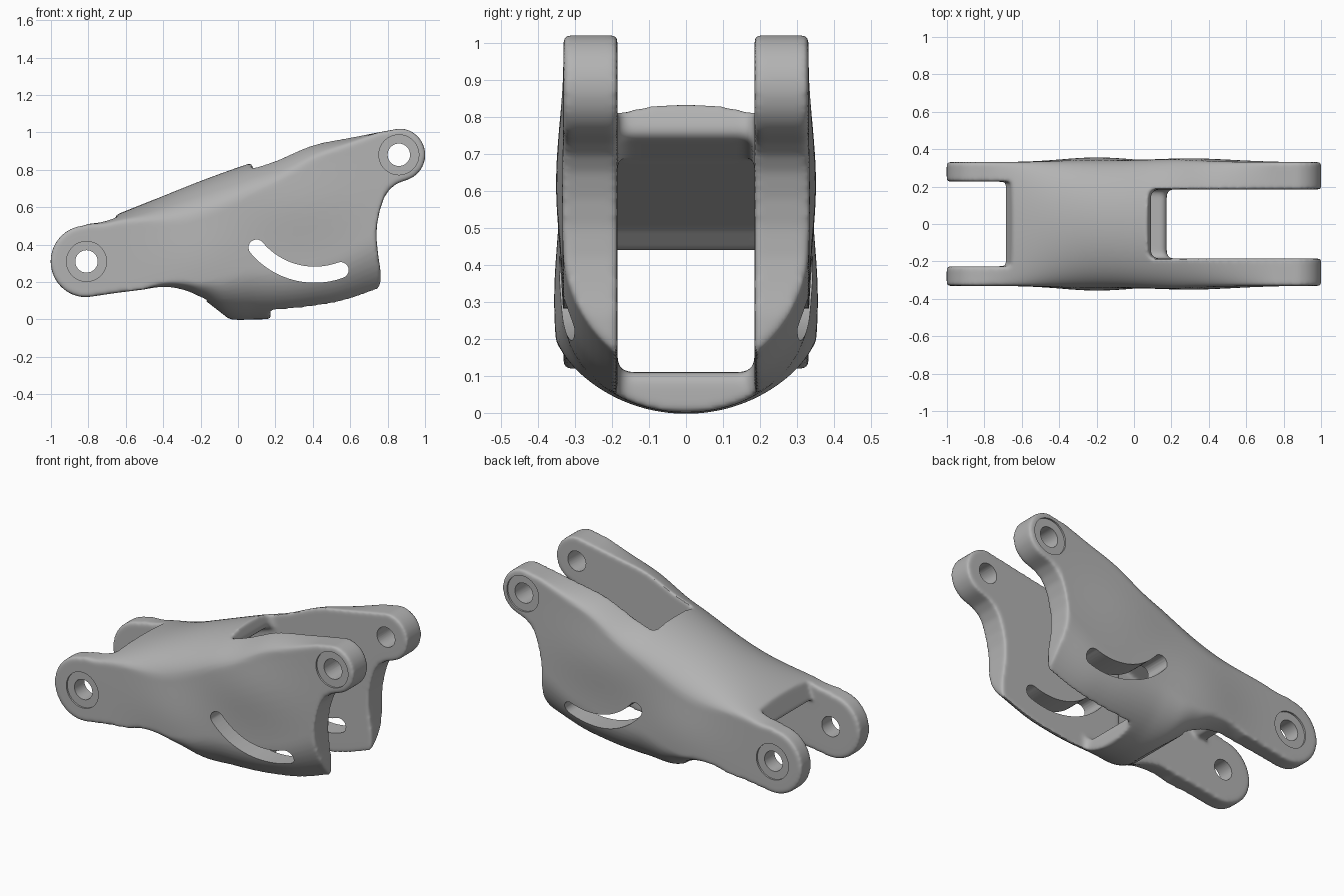
import bpy, bmesh
from math import sin, cos, pi, radians, exp
from mathutils import Vector

if "Cube" in bpy.data.objects:
    bpy.data.objects.remove(bpy.data.objects["Cube"])

metal = bpy.data.materials.new("satin_grey_metal")
metal.use_nodes = True
grey = (0.45, 0.45, 0.45, 1)
metal.diffuse_color = grey
metal.node_tree.nodes["Principled BSDF"].inputs["Base Color"].default_value = grey

LEFT_PIN, RIGHT_PIN = Vector((-0.81, 0.31)), Vector((0.86, 0.88))


def add_object(name, bm):
    bmesh.ops.recalc_face_normals(bm, faces=bm.faces)
    mesh = bpy.data.meshes.new(name)
    bm.to_mesh(mesh)
    bm.free()
    obj = bpy.data.objects.new(name, mesh)
    bpy.context.collection.objects.link(obj)
    mesh.materials.append(metal)
    return obj


def prism(name, points, y0, y1):
    """Extrude an xz outline from y0 to y1."""
    bm = bmesh.new()
    face = bm.faces.new([bm.verts.new((x, y0, z)) for x, z in points])
    new = bmesh.ops.extrude_face_region(bm, geom=[face])["geom"]
    bmesh.ops.translate(bm, vec=(0, y1 - y0, 0),
                        verts=[v for v in new if isinstance(v, bmesh.types.BMVert)])
    return add_object(name, bm)


def arc(centre, r, a0, a1, n=24):
    return [(centre[0] + r * cos(radians(a0 + (a1 - a0) * i / n)),
             centre[1] + r * sin(radians(a0 + (a1 - a0) * i / n))) for i in range(n + 1)]


def apply_modifier(obj, kind, **settings):
    mod = obj.modifiers.new(kind.lower(), kind)
    for key, value in settings.items():
        setattr(mod, key, value)
    bpy.context.view_layer.objects.active = obj
    bpy.ops.object.modifier_apply(modifier=mod.name)


def combine(obj, cutter, operation="DIFFERENCE"):
    apply_modifier(obj, "BOOLEAN", object=cutter, operation=operation, solver="EXACT")
    bpy.data.objects.remove(cutter)


def curve_at(keys, x):
    """Smooth interpolation through (x, value) keys."""
    if x <= keys[0][0]:
        return keys[0][1]
    for i in range(len(keys) - 1):
        (xa, a), (xb, b) = keys[i], keys[i + 1]
        if x <= xb:
            def slope(j):
                lo, hi = max(j - 1, 0), min(j + 1, len(keys) - 1)
                return (keys[hi][1] - keys[lo][1]) / (keys[hi][0] - keys[lo][0])
            h, t = xb - xa, (x - xa) / (xb - xa)
            return (a * (1 + 2 * t) * (1 - t) ** 2 + b * t * t * (3 - 2 * t)
                    + h * (slope(i) * t * (1 - t) ** 2 - slope(i + 1) * t * t * (1 - t)))
    return keys[-1][1]


def half_width(x, z):
    """Flat walls with a low swelling at the rear and a high one at the front fork."""
    low = exp(-((x + 0.2) / 0.26) ** 2 - ((z - 0.3) / 0.24) ** 2)
    high = exp(-((x - 0.3) / 0.32) ** 2 - ((z - 0.62) / 0.2) ** 2)
    return 0.331 + 0.025 * low + 0.02 * high


# Body sections along x: centre heights and corner rounding
TOP = [(-0.85, 0.5), (-0.72, 0.53), (-0.65, 0.56), (-0.4, 0.66), (-0.2, 0.74), (0.05, 0.83),
       (0.2, 0.875), (0.4, 0.95), (0.6, 0.98), (0.75, 1.0), (0.86, 1.02)]
BOTTOM = [(-0.81, 0.118), (-0.6, 0.148), (-0.4, 0.165), (-0.28, 0.135), (-0.18, 0.075),
          (-0.06, 0.005), (0.1, 0.0), (0.25, 0.005), (0.4, 0.02), (0.55, 0.04), (0.75, 0.095)]
TOP_DROP = [(-0.8, 0), (-0.6, 0.06), (-0.25, 0.19), (0.1, 0.17), (0.4, 0.1), (0.75, 0)]
BOTTOM_DROP = [(-0.5, 0), (-0.25, 0.08), (0, 0.25), (0.4, 0.27), (0.75, 0.36)]

bm = bmesh.new()
STATIONS, ACROSS, SIDE = 84, 28, 10
rings = []
for i in range(STATIONS + 1):
    x = -1.05 + 2.1 * i / STATIONS
    top, bottom, dt, db = (curve_at(k, x) for k in (TOP, BOTTOM, TOP_DROP, BOTTOM_DROP))
    ts = [sin(pi * (j / ACROSS - 0.5)) for j in range(ACROSS + 1)]
    drop = [1 - max(0, 1 - t * t) ** 0.5 for t in ts]
    high, low = top - dt, bottom + db
    wall = [high + (low - high) * j / SIDE for j in range(1, SIDE)]
    ring = [(t, top - dt * d) for t, d in zip(ts, drop)]
    ring += [(1, z) for z in wall]
    ring += [(t, bottom + db * d) for t, d in zip(ts, drop)][::-1]
    ring += [(-1, z) for z in wall[::-1]]
    rings.append([bm.verts.new((x, t * half_width(x, z), z)) for t, z in ring])
for a, b in zip(rings, rings[1:]):
    for j in range(len(a)):
        k = (j + 1) % len(a)
        bm.faces.new((a[j], a[k], b[k], b[j]))
bm.faces.new(rings[0])
bm.faces.new(rings[-1])
body = add_object("linkage_bracket", bm)

# Side outline trims the round lug ends and the hollowed right edge
outline = arc(LEFT_PIN, 0.192, 270, 90)
outline += [(-0.8, 1.3), (0.85, 1.3)]
outline += arc(RIGHT_PIN, 0.141, 90, -70)
outline += [(0.85, 0.727), (0.81, 0.695), (0.78, 0.65), (0.757, 0.58), (0.742, 0.5), (0.741, 0.42),
            (0.75, 0.34), (0.762, 0.26), (0.763, 0.2), (0.75, 0.15), (0.72, 0.12), (0.6, -0.2),
            (-0.8, -0.2)]
combine(body, prism("outline_trim", outline, -0.6, 0.6), "INTERSECT")

# Fork gaps and the hollow between the upper shell and the lower bridge
right_gap = [(1.2, 1.3), (0.07, 1.3), (0.07, 0.84), (0.1, 0.745), (-0.12, 0.67), (-0.12, 0.11),
             (0.175, 0.11), (0.175, -0.3), (1.2, -0.3)]
left_gap = [(-0.65, 1.3), (-1.2, 1.3), (-1.2, -0.3), (-0.02, -0.3), (-0.045, 0.0),
            (-0.18, 0.105), (-0.06, 0.115), (-0.06, 0.69), (-0.35, 0.58), (-0.56, 0.5),
            (-0.62, 0.44), (-0.69, 0.44), (-0.65, 0.56)]
for name, points, half in (("right_gap", right_gap, 0.185), ("left_gap", left_gap, 0.226)):
    cutter = prism(name, points, -half, half)
    if name == "right_gap":
        apply_modifier(cutter, "BEVEL", width=0.03, segments=3, limit_method="ANGLE")
    combine(body, cutter)

# Soften every edge like a cast part
apply_modifier(body, "REMESH", mode="VOXEL", voxel_size=0.009)
apply_modifier(body, "SMOOTH", factor=0.5, iterations=14)

# Curved slot through both side walls
SLOT, SLOT_R, HALF = (0.41, 0.645), 0.406, 0.043
START, END = 220, 290
first, last = arc(SLOT, SLOT_R, START, END, 1)
slot = (arc(SLOT, SLOT_R + HALF, START, END) + arc(last, HALF, END, END + 180, 10)[1:-1]
        + arc(SLOT, SLOT_R - HALF, END, START) + arc(first, HALF, START + 180, START + 360, 10)[1:-1])
combine(body, prism("slot", slot, -0.6, 0.6))

# Pin holes with shallow seats on the outer faces
for pin in (LEFT_PIN, RIGHT_PIN):
    for side in (-1, 1):
        combine(body, prism("pin_seat", arc(pin, 0.107, 0, 352.5, 47), side * 0.321, side * 0.5))
    combine(body, prism("pin_hole", arc(pin, 0.06, 0, 350, 35), -0.6, 0.6))

bpy.ops.object.select_all(action="DESELECT")
body.select_set(True)
bpy.context.view_layer.objects.active = body
bpy.ops.object.shade_smooth_by_angle(angle=radians(40))
